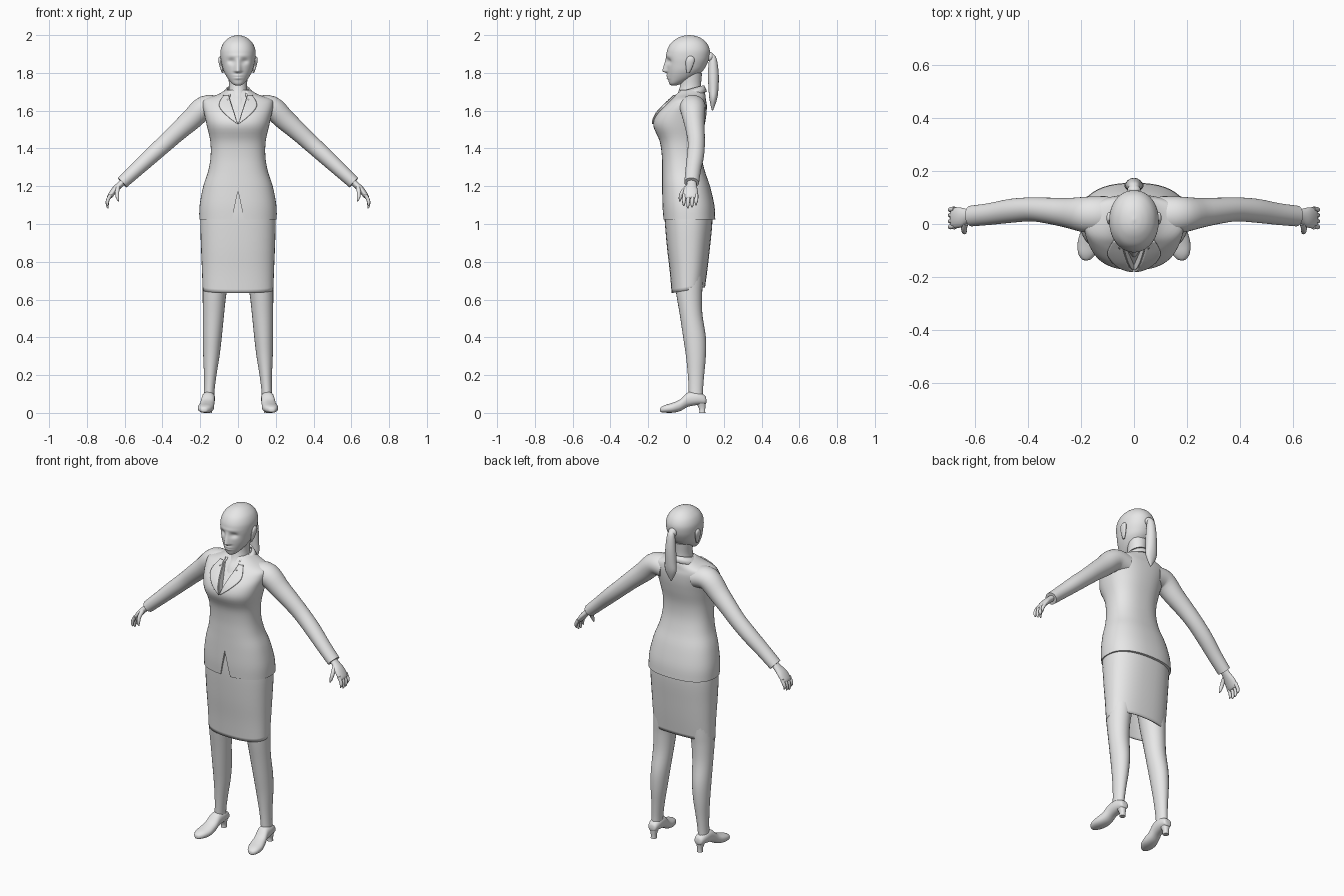
import bpy, bmesh, math
from mathutils import Vector
from mathutils.bvhtree import BVHTree

if "Cube" in bpy.data.objects:
    bpy.data.objects.remove(bpy.data.objects["Cube"])

grey = bpy.data.materials.new("plain_grey")
grey.diffuse_color = (0.8, 0.8, 0.8, 1)
grey.use_nodes = True
grey.node_tree.nodes["Principled BSDF"].inputs["Base Color"].default_value = grey.diffuse_color
X, Y, Z = Vector((1, 0, 0)), Vector((0, 1, 0)), Vector((0, 0, 1))


def activate(ob):
    bpy.ops.object.select_all(action='DESELECT')
    ob.select_set(True)
    bpy.context.view_layer.objects.active = ob


def add(name, verts, faces, mirror=False, thick=0):
    me = bpy.data.meshes.new(name)
    me.from_pydata([tuple(v) for v in verts], [], faces)
    bm = bmesh.new()
    bm.from_mesh(me)
    bmesh.ops.recalc_face_normals(bm, faces=bm.faces)
    bm.to_mesh(me)
    bm.free()
    ob = bpy.data.objects.new(name, me)
    bpy.context.collection.objects.link(ob)
    me.materials.append(grey)
    activate(ob)
    bpy.ops.object.shade_smooth_by_angle(angle=math.radians(45))
    if thick:
        m = ob.modifiers.new("Thickness", 'SOLIDIFY')
        m.thickness, m.offset = thick, 0
    if mirror:
        ob.modifiers.new("Mirror", 'MIRROR').use_mirror_merge = False
    return ob


def smooth_keys(keys, sub):
    """Catmull-Rom interpolation of key tuples."""
    out = []
    for i in range(len(keys) - 1):
        a, b, c, d = (keys[max(0, min(len(keys) - 1, i + k))] for k in (-1, 0, 1, 2))
        for s in range(sub):
            t = s / sub
            out.append([0.5 * (2 * q + (r - p) * t + (2 * p - 5 * q + 4 * r - w) * t * t
                               + (3 * q - p - 3 * r + w) * t ** 3)
                        for p, q, r, w in zip(a, b, c, d)])
    return out + [list(keys[-1])]


def loft(name, keys, u=X, v=None, p=2, n=32, sub=4, caps=True, mirror=False, thick=0):
    """Rings (x, y, z, a, b) with axes u, v; without v the rings follow the path."""
    ks = smooth_keys(keys, sub)
    verts, faces = [], []
    for i, k in enumerate(ks):
        uu, vv = u, v
        if v is None:
            t = (Vector(ks[min(i + 1, len(ks) - 1)][:3]) - Vector(ks[max(i - 1, 0)][:3])).normalized()
            uu = (u - t * u.dot(t)).normalized()
            vv = t.cross(uu)
        for j in range(n):
            c, s = math.cos(math.tau * j / n), math.sin(math.tau * j / n)
            verts.append(Vector(k[:3]) + uu * (k[3] * math.copysign(abs(c) ** (2 / p), c))
                         + vv * (k[4] * math.copysign(abs(s) ** (2 / p), s)))
    for i in range(len(ks) - 1):
        for j in range(n):
            q = (j + 1) % n
            faces.append((i * n + j, i * n + q, (i + 1) * n + q, (i + 1) * n + j))
    if caps:
        faces += [tuple(range(n)), tuple(range(len(verts) - n, len(verts)))]
    return add(name, verts, faces, mirror, thick)


def upright(name, keys, **kw):
    """Horizontal rings given as (z, x centre, half width, y front, y back)."""
    return loft(name, [(x, (f + b) / 2, z, r, (b - f) / 2) for z, x, r, f, b in keys], X, Y, **kw)


# Jacket body
jacket = upright("jacket", [
    (1.025, 0, .205, -.12, .155), (1.1, 0, .203, -.125, .15), (1.2, 0, .184, -.126, .127),
    (1.28, 0, .158, -.126, .1), (1.36, 0, .145, -.128, .082), (1.44, 0, .147, -.14, .082),
    (1.52, 0, .165, -.173, .098), (1.58, 0, .178, -.158, .108), (1.63, 0, .188, -.115, .11),
    (1.66, 0, .18, -.082, .105), (1.685, 0, .11, -.06, .102), (1.71, 0, .065, -.035, .095)],
    p=2.4, n=48)
chest = BVHTree.FromPolygons([v.co.copy() for v in jacket.data.vertices],
                             [tuple(f.vertices) for f in jacket.data.polygons])


def cut_wedge(name, tri, depths):
    """Cut a triangular notch into the jacket front."""
    v = [(x, -.4, z) for x, z in tri] + [(x, d, z) for (x, z), d in zip(tri, depths)]
    cutter = add(name, v, [(0, 1, 2), (3, 4, 5), (0, 1, 4, 3), (1, 2, 5, 4), (2, 0, 3, 5)])
    m = jacket.modifiers.new("Cut", 'BOOLEAN')
    m.operation, m.object, m.solver = 'DIFFERENCE', cutter, 'EXACT'
    activate(jacket)
    bpy.ops.object.modifier_apply(modifier="Cut")
    bpy.data.objects.remove(cutter)


cut_wedge("neck_opening", [(0, 1.53), (.06, 1.72), (-.06, 1.72)], (-.155, -.02, -.02))
cut_wedge("hem_notch", [(0, 1.175), (.037, 1.0), (-.037, 1.0)], (-.108, -.1, -.1))
activate(jacket)
bpy.ops.object.shade_smooth_by_angle(angle=math.radians(40))


def chest_plate(name, inner, outer, steps=8):
    """Thin panel between two polylines, laid on the jacket front."""
    a, b = smooth_keys(inner, 4), smooth_keys(outer, 4)
    verts, faces = [], []
    for p, q in zip(a, b):
        for s in range(steps + 1):
            x, z = (p[k] + (q[k] - p[k]) * s / steps for k in (0, 1))
            hit = chest.ray_cast(Vector((x, -1, z)), Y)[0]
            verts.append((x, (hit.y if hit else -.05) - .004, z))
    w = steps + 1
    for i in range(len(a) - 1):
        for s in range(steps):
            faces.append((i * w + s, i * w + s + 1, (i + 1) * w + s + 1, (i + 1) * w + s))
    return add(name, verts, faces, True, .008)


# Lapels, and collar standing round the neck
chest_plate("lapels", [(.002, 1.53), (.02, 1.585), (.038, 1.64), (.05, 1.68)],
            [(.004, 1.53), (.055, 1.57), (.1, 1.625), (.075, 1.68)])
verts, faces, N = [], [], 40
for i in range(N + 1):
    t = math.radians(-145 + 290 * i / N)
    c, s = math.cos(t), math.sin(t)
    verts.append((.058 * s, .03 + .062 * c, 1.715 + .018 * c))
    verts.append((.092 * s, .02 + (.088 if c > 0 else .14) * c, 1.675 + .025 * c))
    if i:
        faces.append((2 * i - 2, 2 * i - 1, 2 * i + 1, 2 * i))
add("collar", verts, faces, thick=.008)

# Sleeves
loft("sleeves", [(.10, .035, 1.615, .07, .06), (.175, .035, 1.617, .068, .062),
                 (.25, .042, 1.55, .056, .056), (.32, .05, 1.488, .049, .05),
                 (.385, .055, 1.428, .045, .046), (.46, .05, 1.36, .045, .043),
                 (.54, .038, 1.286, .041, .038), (.613, .03, 1.219, .039, .034)], Y, mirror=True)
# Hands
loft("palms", [(.59, .03, 1.24, .024, .018), (.625, .03, 1.208, .026, .017),
               (.655, .025, 1.178, .038, .017), (.68, .022, 1.145, .038, .013),
               (.685, .022, 1.135, .03, .006)], Y, n=20, mirror=True)
for i, (y, tip) in enumerate([(-.01, 1.095), (.012, 1.083), (.034, 1.087), (.055, 1.1)]):
    loft("finger_%d" % (i + 1), [(.674, y, 1.155, .01, .01), (.689, y, 1.128, .0095, .0095),
                                 (.692, y - .002, tip + .015, .008, .008),
                                 (.688, y - .002, tip, .003, .003)], Y, n=10, sub=3, mirror=True)
loft("thumbs", [(.635, .005, 1.195, .012, .012), (.64, -.018, 1.168, .012, .011),
                (.638, -.03, 1.14, .009, .009), (.633, -.033, 1.12, .003, .003)],
     Y, n=10, sub=3, mirror=True)

# Skirt with a hem that rises towards the back
skirt = upright("skirt", [(.635, 0, .184, -.073, .098), (.75, 0, .188, -.083, .112),
                          (.88, 0, .193, -.098, .125), (1.02, 0, .196, -.11, .137),
                          (1.1, 0, .185, -.112, .13), (1.19, 0, .16, -.11, .1)],
                p=2.4, n=40, caps=False, thick=.006)
for v in skirt.data.vertices:
    v.co.z += .18 * (v.co.y + .073) * max(0, 1 - (v.co.z - .635) / .3)

# Legs
upright("legs", [(.9, .1, .085, -.075, .1), (.7, .118, .069, -.06, .09),
                 (.62, .125, .062, -.05, .085), (.52, .13, .056, -.033, .087),
                 (.4, .136, .05, -.015, .105), (.3, .141, .043, 0, .105),
                 (.2, .147, .033, .01, .096), (.12, .152, .028, .014, .09),
                 (.06, .155, .028, .014, .09)], n=24, mirror=True)

# Shoes: (y, x centre, half width, bottom, top)
shoe = [(.108, .153, .012, .055, .07), (.1, .153, .026, .045, .092), (.06, .155, .034, .042, .11),
        (.01, .158, .035, .032, .108), (-.03, .164, .038, .01, .072), (-.07, .17, .042, .001, .054),
        (-.11, .176, .034, .001, .042), (-.132, .179, .018, .004, .03), (-.137, .18, .005, .01, .02)]
loft("shoes", [(x, y, (b + t) / 2, w, (t - b) / 2) for y, x, w, b, t in shoe],
     X, Z, p=2.3, n=24, mirror=True)
upright("shoe_heels", [(0, .153, .016, .07, .102), (.025, .153, .016, .068, .102),
                       (.065, .154, .026, .045, .106)], n=16, sub=3, p=2.5, mirror=True)

# Neck
upright("neck", [(1.58, 0, .07, -.11, .07), (1.65, 0, .06, -.075, .08), (1.69, 0, .052, -.045, .083),
                 (1.74, 0, .048, -.03, .08), (1.8, 0, .055, -.03, .085)], n=24)

# Head
head = upright("head", [
    (1.734, 0, .014, -.08, -.05), (1.745, 0, .033, -.089, -.02), (1.775, 0, .057, -.096, .045),
    (1.81, 0, .076, -.1, .088), (1.845, 0, .086, -.102, .11), (1.88, 0, .092, -.104, .123),
    (1.92, 0, .092, -.1, .126), (1.955, 0, .079, -.082, .112), (1.98, 0, .056, -.052, .086),
    (1.994, 0, .03, -.022, .056), (2.0, 0, .004, .012, .02)], n=96, sub=8, p=2.1)


def bump(d, s):
    return math.exp(-(d / s) ** 2)


# Facial relief: brow, eye sockets, nose, lips and chin
for v in head.data.vertices:
    x, y, z = v.co
    if y < -.03:
        nose = max(0, min(1, (1.885 - z) / .075)) if z > 1.81 else bump(z - 1.81, .009)
        v.co.y += (.012 * bump(abs(x) - .036, .02) * bump(z - 1.862, .015)
                   - .003 * bump(z - 1.89, .01) * bump(x, .06)
                   - .026 * nose * bump(x, .011 + .006 * nose)
                   - .007 * bump(x, .022) * (bump(z - 1.786, .006) + bump(z - 1.772, .006)))

# Ears
upright("ears", [(1.8, .081, .004, .004, .018), (1.825, .087, .008, .0, .032),
                 (1.86, .093, .01, -.002, .044), (1.88, .094, .008, .006, .042),
                 (1.889, .092, .003, .016, .03)], n=16, mirror=True)

# Ponytail and its band
upright("ponytail", [(1.9, 0, .012, .122, .145), (1.875, 0, .022, .122, .162),
                     (1.8, 0, .03, .116, .173), (1.72, 0, .034, .119, .172),
                     (1.66, 0, .034, .124, .164), (1.6, 0, .003, .137, .143)], n=16)
loft("hair_band", [(0, .11, 1.885, .016, .016), (0, .122, 1.885, .024, .024),
                   (0, .134, 1.885, .024, .024), (0, .146, 1.885, .014, .014)], X, Z, n=20)
